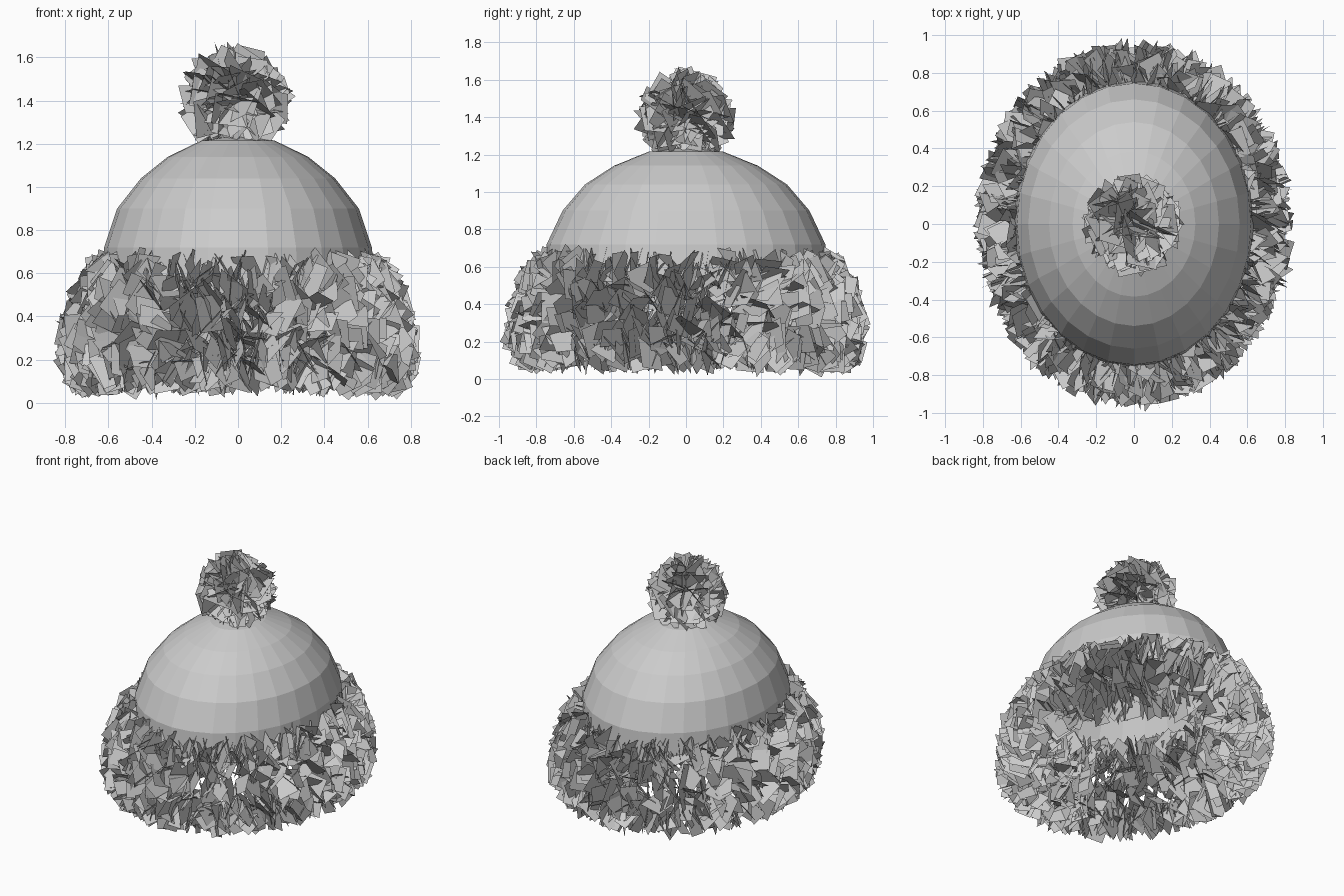
import bpy, bmesh, math, random
from mathutils import Vector, Matrix

if "Cube" in bpy.data.objects:
    bpy.data.objects.remove(bpy.data.objects["Cube"])

random.seed(11)
TAU = math.tau


def finish(name, bm):
    me = bpy.data.meshes.new(name)
    bm.to_mesh(me)
    bm.free()
    ob = bpy.data.objects.new(name, me)
    bpy.context.collection.objects.link(ob)
    return ob


def bridge(bm, a, b):
    n = len(a)
    for i in range(n):
        bm.faces.new((a[i], a[(i + 1) % n], b[(i + 1) % n], b[i]))


def oval(bm, rx, ry, z, n):
    return [bm.verts.new((rx * math.cos(TAU * i / n), ry * math.sin(TAU * i / n), z)) for i in range(n)]


def card(bm, p, out, up, root, reach, width, twist, lean):
    # one fur tuft: a flat quad standing on the surface, rooted a little below it
    up = Matrix.Rotation(random.gauss(0, twist), 3, out) @ up
    side = out.cross(up)
    out = (out + up * random.gauss(0, 0.4) + side * random.gauss(0, lean)).normalized()
    up = side.cross(out).normalized()
    if up.dot(side.cross(out)) < 0:
        up = -up
    a, b = p - out * root - up * width / 2, p - out * root + up * width / 2
    tip = out * (reach * random.uniform(0.75, 1.15) + root)
    bm.faces.new([bm.verts.new(v) for v in (a, b, b + tip, a + tip)])


# knitted dome: faceted oval shell, open underneath
bm = bmesh.new()
profile = [(0.64, 0.76, 0.52), (0.62, 0.745, 0.72), (0.56, 0.66, 0.90),
           (0.45, 0.54, 1.04), (0.325, 0.385, 1.14), (0.17, 0.20, 1.215)]
rings = [oval(bm, *p, 28) for p in profile]
for a, b in zip(rings, rings[1:]):
    bridge(bm, a, b)
top = bm.verts.new((0, 0, 1.24))
for i in range(28):
    bm.faces.new((rings[-1][i], rings[-1][(i + 1) % 28], top))
finish("hat_dome", bm)


# brim roll shape: tall section, leaning outward at the bottom
def brim_point(t, s):
    h = math.sin(s)
    off = 0.075 * math.cos(s) - 0.05 * h
    return Vector(((0.645 + off) * math.cos(t), (0.775 + off) * math.sin(t), 0.37 + 0.225 * h))


def brim_frame(t, s):
    p, e = brim_point(t, s), 0.01
    up = (brim_point(t, s + e) - p).normalized()
    along = (brim_point(t + e, s) - p).normalized()
    return p, along.cross(up).normalized(), up


# brim fur: rows of tufts around the roll, shorter on the inside
bm = bmesh.new()
for j in range(16):
    for i in range(95):
        t = TAU * (i + random.uniform(0, 1)) / 95
        s = TAU * (j + random.uniform(0, 1)) / 16
        p, out, up = brim_frame(t, s)
        inner = math.cos(s) < -0.3
        if inner and random.random() < 0.3:
            continue
        card(bm, p, out, up, 0.08, 0.05 if inner else 0.10, random.uniform(0.09, 0.17), 0.65, 0.4)
finish("brim_fur", bm)

# pompom fur: tufts spread evenly over the ball
bm = bmesh.new()
centre, count = Vector((-0.01, 0, 1.40)), 150
for i in range(count):
    z = 1 - 2 * (i + 0.5) / count
    a = i * 2.39996
    r = math.sqrt(1 - z * z)
    out = Vector((r * math.cos(a), r * math.sin(a), z))
    up = out.orthogonal().normalized()
    up = Matrix.Rotation(random.uniform(0, TAU), 3, out) @ up
    reach = 0.12 if z > -0.8 else 0.06
    card(bm, centre + out * 0.13, out, up, 0.07, reach, random.uniform(0.13, 0.22), 0.3, 0.3)
finish("pompom_fur", bm)
